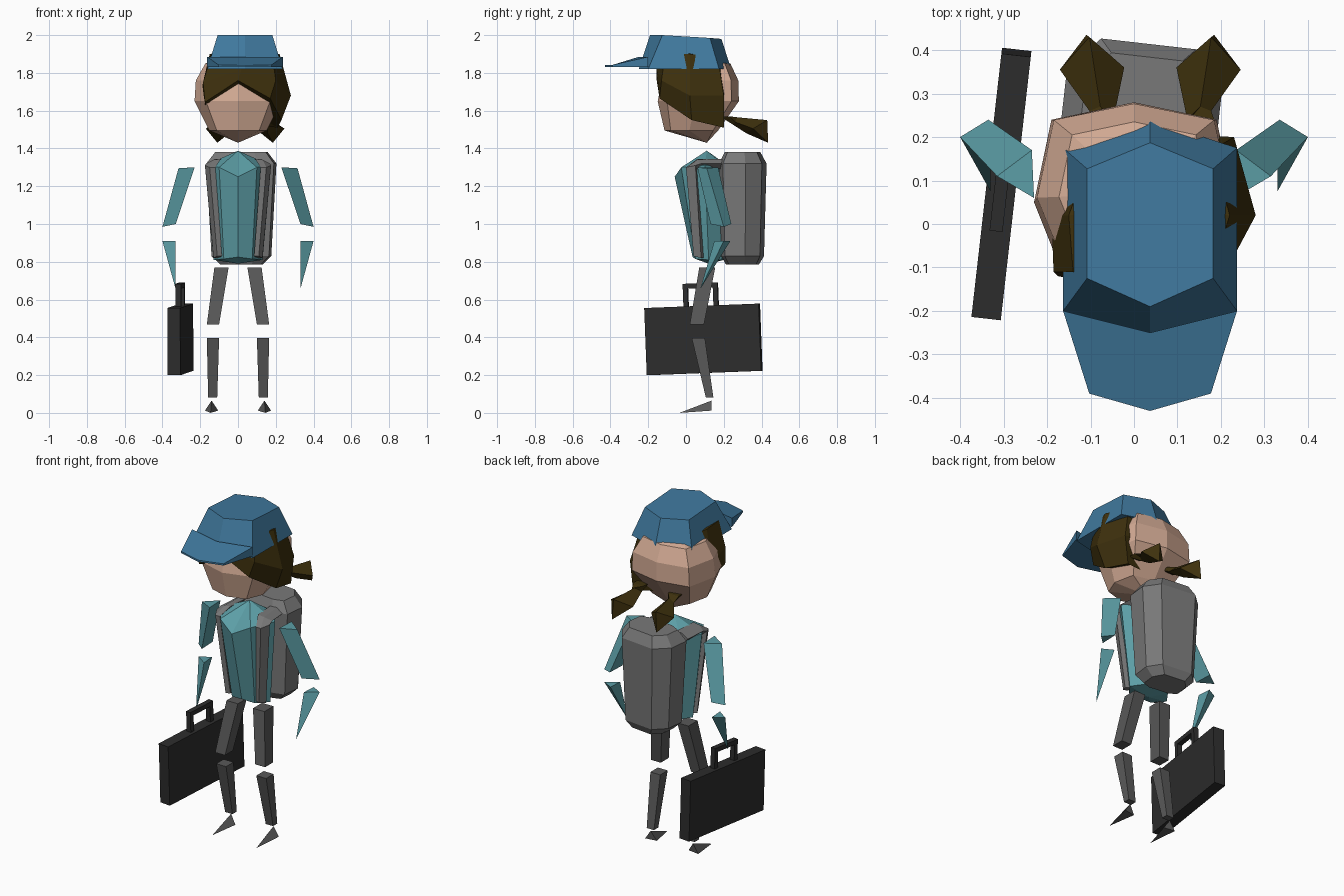
import bpy
import bmesh
from math import radians
from mathutils import Matrix, Vector

cube = bpy.data.objects.get("Cube")
if cube:
    bpy.data.objects.remove(cube)


def material(name, r, g, b):
    mat = bpy.data.materials.new(name)
    mat.use_nodes = True
    mat.diffuse_color = (r, g, b, 1)
    mat.node_tree.nodes["Principled BSDF"].inputs["Base Color"].default_value = (r, g, b, 1)
    return mat


SKIN = material("skin", .66, .41, .30)
HAIR = material("dark brown hair", .048, .03, .004)
BLUE = material("cap blue", .051, .19, .34)
TEAL = material("shirt teal", .107, .34, .38)
GREY = material("backpack grey", .19, .19, .19)
DARK = material("trouser grey", .10, .10, .10)
BLACK = material("case black", .026, .026, .026)


def finish(name, bm, mat):
    """Turn a bmesh into a flat shaded object."""
    bmesh.ops.recalc_face_normals(bm, faces=bm.faces)
    mesh = bpy.data.meshes.new(name)
    bm.to_mesh(mesh)
    bm.free()
    mesh.materials.append(mat)
    obj = bpy.data.objects.new(name, mesh)
    bpy.context.scene.collection.objects.link(obj)
    return obj


def loft(name, rings, mat, matrix=None):
    """Skin a stack of rings; a ring of one point closes to a tip."""
    bm = bmesh.new()
    loops = [[bm.verts.new(p) for p in ring] for ring in rings]
    for low, high in zip(loops, loops[1:]):
        count = max(len(low), len(high))
        for i in range(count):
            j = (i + 1) % count
            corners = []
            for loop, k in ((low, i), (low, j), (high, j), (high, i)):
                vert = loop[k % len(loop)]
                if vert not in corners:
                    corners.append(vert)
            bm.faces.new(corners)
    for loop in (loops[0], loops[-1]):
        if len(loop) > 2:
            bm.faces.new(loop)
    if matrix:
        bm.transform(matrix)
    return finish(name, bm, mat)


def pair(name, rings, mat, middle=0):
    """Loft a part on the left and its mirror image on the right."""
    loft("left_" + name, rings, mat)
    flipped = [[(2 * middle - x, y, z) for x, y, z in ring] for ring in rings]
    loft("right_" + name, flipped, mat)


def sym(half):
    """Close a half outline, running front to back, across its middle."""
    return half + [(-p[0],) + tuple(p[1:]) for p in reversed(half) if p[0] > 0]


def level(outline, z, sx=1, sy=1, cx=0, cy=0):
    return [(cx + x * sx, cy + y * sy, z) for x, y in outline]


def rect(x0, x1, y0, y1, z):
    return [(x0, y0, z), (x1, y0, z), (x1, y1, z), (x0, y1, z)]


# Head
skull = sym([(0, -.21), (.17, -.16), (.23, -.01), (.19, .18), (0, .22)])
loft("head", [
    [(0, .11, 1.43)],
    level(skull, 1.495, .66, .66, cy=.025),
    level(skull, 1.65, cy=.06),
    level(skull, 1.76, .97, .94, cy=.07),
    level(skull, 1.85, .75, .75, cy=.07),
    [(0, .07, 1.9)],
], SKIN)

# Hair shell with a parted fringe, sitting over the left of the head
loft("hair", [
    [(.04, .03, 1.93)],
    [(.04, -.15, 1.9), (.18, -.11, 1.9), (.22, .02, 1.9), (.18, .17, 1.88),
     (.04, .19, 1.88), (-.10, .16, 1.88), (-.15, .02, 1.9), (-.14, -.11, 1.9)],
    [(.02, -.155, 1.82), (.20, -.13, 1.76), (.28, .02, 1.68), (.23, .20, 1.68),
     (.05, .21, 1.7), (-.13, .17, 1.7), (-.19, .02, 1.72), (-.185, -.11, 1.75)],
    [(0, -.155, 1.76), (.17, -.14, 1.665), (.23, .03, 1.55), (.21, .20, 1.51),
     (.05, .16, 1.53), (-.10, .14, 1.55), (-.17, .03, 1.6), (-.175, -.12, 1.645)],
    [(.03, .05, 1.62)],
], HAIR)

# Pigtails: pinched at the tie, flaring out, then pointed
mid = .0375
pair("pigtail", [
    rect(mid + .08, mid + .15, .18, .23, 1.57),
    [(mid + .085, .24, 1.54), (mid + .115, .25, 1.525),
     (mid + .14, .26, 1.54), (mid + .115, .27, 1.565)],
    [(mid + .06, .36, 1.5), (mid + .12, .32, 1.48),
     (mid + .208, .355, 1.505), (mid + .14, .43, 1.55)],
    [(mid + .147, .435, 1.43)],
], HAIR, mid)

# Cap crown and peak
crown = sym([(0, -.25), (.20, -.2), (.20, .175), (0, .24)])
crown_top = sym([(0, -.19, 2), (.145, -.125, 2), (.145, .127, 1.985), (0, .187, 1.98)])
cap_shift = Matrix.Translation((.037, 0, 0))
loft("cap_crown", [level(crown, 1.82), crown_top], BLUE, cap_shift)
peak = [(.2, -.2), (0, -.25), (-.2, -.2), (-.14, -.39), (0, -.43), (.14, -.39)]
peak_top = [(x, y, 1.885 if y > -.3 else 1.842) for x, y in peak]
loft("cap_peak", [level(peak, 1.832), peak_top], BLUE, cap_shift)

# Torso
loft("torso", [
    [(0, .12, .79)],
    sym([(0, .035, .825), (.075, .05, .815), (.13, .12, .81), (.08, .19, .81), (0, .2, .81)]),
    sym([(0, -.06, 1.25), (.1, -.025, 1.3), (.175, .1, 1.31), (.1, .2, 1.31), (0, .22, 1.31)]),
    [(0, .11, 1.388)],
], TEAL)

# Backpack, turned slightly
pack = sym([(.1, -.11), (.18, -.08), (.18, .04), (.11, .12)])
loft("backpack", [
    level(pack, .785, .6, .7),
    level(pack, .83, .85, .9),
    level(pack, 1.32),
    level(pack, 1.38, .75, .75),
], GREY, Matrix.Translation((.02, .295, 0)) @ Matrix.Rotation(radians(-6.5), 4, "Z"))

# Shoulder straps: up the chest, then back over the shoulder
pair("strap", [
    [(.085, .05, .83), (.11, .04, .83), (.13, .08, .82), (.10, .10, .82)],
    [(.12, .0, 1.30), (.15, .0, 1.30), (.175, .05, 1.31), (.14, .06, 1.28)],
    [(.09, .06, 1.345), (.13, .06, 1.34), (.17, .08, 1.32), (.13, .08, 1.29)],
    [(.08, .21, 1.345), (.12, .21, 1.345), (.16, .21, 1.32), (.13, .21, 1.29)],
], GREY)

# Arms: separate upper arm and pointed forearm
pair("upper_arm", [
    [(.23, .06, 1.3), (.315, .11, 1.295), (.235, .17, 1.3)],
    [(.33, .13, 1.0), (.4, .2, .985), (.335, .24, 1.0)],
], TEAL)
pair("forearm", [
    [(.33, .15, .91), (.4, .2, .91), (.335, .235, .91)],
    [(.33, .075, .655)],
], TEAL)

# Legs and feet, with gaps at the joints
pair("thigh", [
    rect(.05, .125, .07, .155, .77),
    rect(.10, .165, .02, .095, .468),
], DARK)
pair("shin", [
    rect(.10, .165, .03, .10, .397),
    rect(.11, .158, .105, .145, .082),
], DARK)
pair("foot", [
    [(.105, .125, .012), (.175, .135, .012), (.14, .135, .065)],
    [(.145, -.035, 0)],
], DARK)

# Briefcase with a square handle, held by the right hand
case_pose = (Matrix.Translation((-.305, .092, .389))
             @ Matrix.Rotation(radians(-6.5), 4, "Z")
             @ Matrix.Rotation(radians(2.2), 4, "X"))


def boxes(name, parts):
    bm = bmesh.new()
    for centre, size in parts:
        place = Matrix.Translation(centre) @ Matrix.Diagonal(Vector(size).to_4d())
        bmesh.ops.create_cube(bm, size=1, matrix=case_pose @ place)
    finish(name, bm, BLACK)


boxes("briefcase", [((0, 0, 0), (.068, .61, .356))])
posts = [((0, y, .225), (.03, .026, .1)) for y in (-.085, .075)]
boxes("briefcase_handle", posts + [((0, -.005, .285), (.03, .186, .026))])
